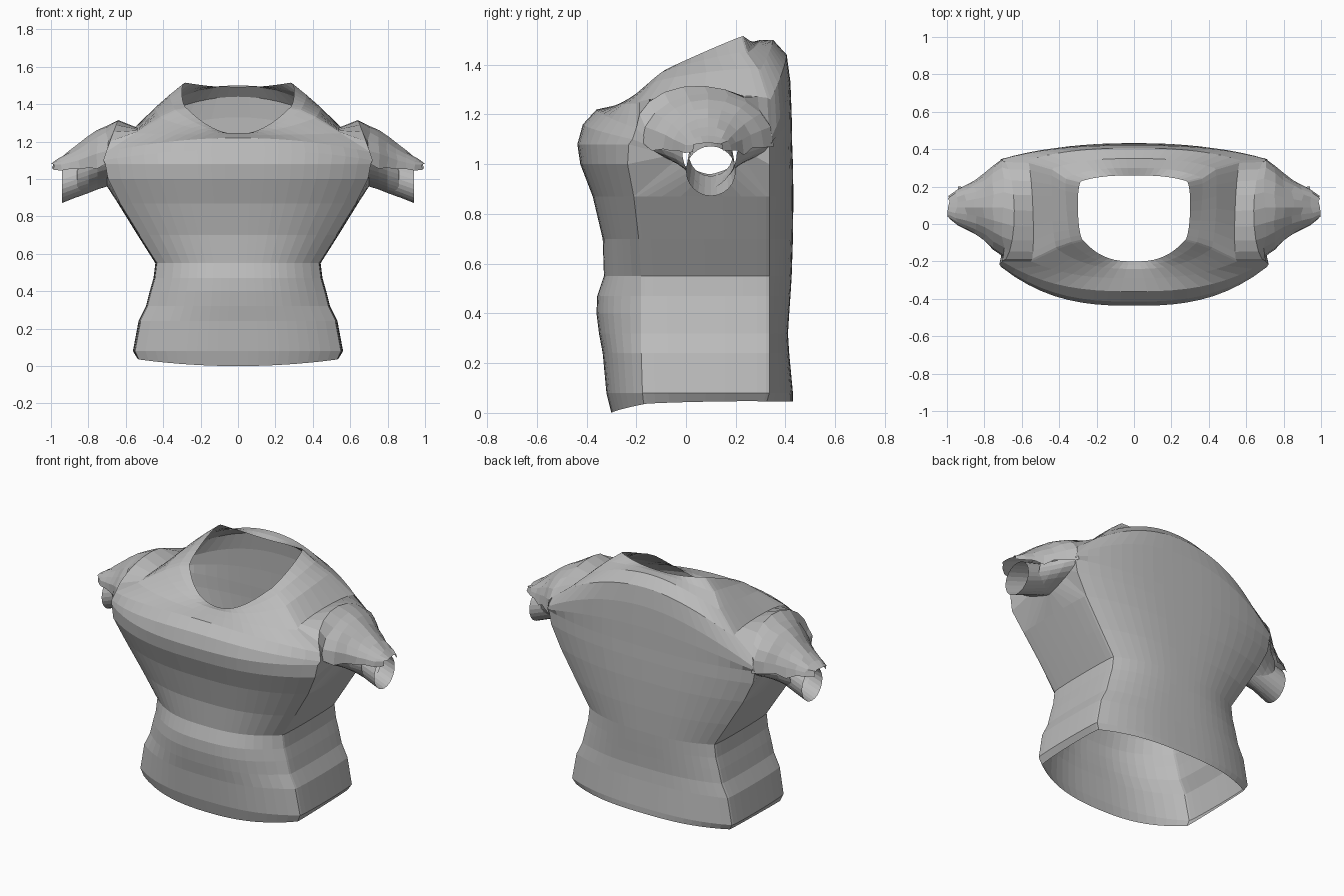
import bpy
import bmesh
import random
from math import sin, cos, pi

random.seed(4)
FRONT, SIDE, BACK = 10, 10, 10

if "Cube" in bpy.data.objects:
    bpy.data.objects.remove(bpy.data.objects["Cube"])

cloth = bpy.data.materials.new("grey_cloth")
cloth.use_nodes = True
GREY = (0.5, 0.5, 0.5, 1)
cloth.diffuse_color = GREY
cloth.node_tree.nodes["Principled BSDF"].inputs["Base Color"].default_value = GREY


def mix(a, b, t):
    return a + (b - a) * t


def loft(name, rings, closed=False, skip=lambda row, column: False):
    """Skin a list of equally long point rows and mirror the sheet across x."""
    bm = bmesh.new()
    grid = [[bm.verts.new(p) for p in ring] for ring in rings]
    count = len(rings[0])
    for row in range(len(grid) - 1):
        low, high = grid[row], grid[row + 1]
        for col in range(count if closed else count - 1):
            if not skip(row, col):
                nxt = (col + 1) % count
                bm.faces.new((low[col], low[nxt], high[nxt], high[col]))
    bmesh.ops.delete(bm, geom=[v for v in bm.verts if not v.link_faces], context="VERTS")
    bmesh.ops.recalc_face_normals(bm, faces=bm.faces)
    mesh = bpy.data.meshes.new(name)
    bm.to_mesh(mesh)
    bm.free()
    mesh.materials.append(cloth)
    obj = bpy.data.objects.new(name, mesh)
    bpy.context.collection.objects.link(obj)
    mirror = obj.modifiers.new("mirror", "MIRROR")
    mirror.use_clip = True
    return obj


def half_ring(front, front_corner, side, back_corner, back):
    """Half outline: bowed front, side panel, bowed back."""
    points = []

    def bow(mid, corner, u):
        return (corner[0] * u, mix(mid[0], corner[1], u ** 2.7), mix(mid[1], corner[2], u * u))

    for i in range(FRONT + 1):
        points.append(bow(front, front_corner, i / FRONT))
    for i in range(1, SIDE):
        t = i / SIDE
        s = (1 - cos(pi * t)) / 2
        a, b = front_corner, back_corner
        # Bulge of the side above the straight line between the corners
        rise = sin(pi * t)
        points.append((mix(a[0], b[0], s) + rise * (side[0] - (a[0] + b[0]) / 2),
                       mix(a[1], b[1], s),
                       mix(a[2], b[2], s) + rise * (side[1] - (a[2] + b[2]) / 2)))
    for i in range(BACK, -1, -1):
        points.append(bow(back, back_corner, i / BACK))
    return points


def level(z, width, front, corner, back):
    """A nearly horizontal outline of the torso."""
    return half_ring((front, z), (width, corner, z), (width + 0.012, z),
                     (width, 0.335, z), (back, z))


# Torso, from the hem to the chest
rings = [
    half_ring((-0.30, 0), (0.53, -0.17, 0.035), (0.54, 0.045), (0.53, 0.325, 0.045), (0.43, 0.045)),
    level(0.08, 0.55, -0.32, -0.175, 0.43),
    level(0.24, 0.52, -0.335, -0.18, 0.415),
    level(0.32, 0.48, -0.35, -0.18, 0.41),
    level(0.40, 0.46, -0.36, -0.18, 0.415),
    level(0.47, 0.44, -0.357, -0.18, 0.42),
    level(0.55, 0.43, -0.33, -0.18, 0.425),
    level(0.70, 0.525, -0.335, -0.19, 0.43),
    level(0.87, 0.63, -0.375, -0.21, 0.432),
]
ARMPIT = len(rings) - 1
rings += [
    level(1.00, 0.695, -0.425, -0.235, 0.43),
    level(1.08, 0.71, -0.437, -0.23, 0.427),
]

# Folded yoke, armhole arch, shoulders and neckline
rings += [
    half_ring((-0.415, 1.16), (0.72, -0.215, 1.10), (0.70, 1.2), (0.715, 0.345, 1.09), (0.425, 1.2)),
    half_ring((-0.36, 1.22), (0.705, -0.20, 1.145), (0.64, 1.315), (0.71, 0.345, 1.11), (0.42, 1.33)),
]
ARCH = len(rings) - 1
rings += [
    half_ring((-0.29, 1.235), (0.55, -0.2, 1.245), (0.54, 1.275), (0.57, 0.34, 1.26), (0.405, 1.44)),
    half_ring((-0.24, 1.245), (0.41, -0.135, 1.325), (0.44, 1.37), (0.43, 0.30, 1.38), (0.35, 1.50)),
    half_ring((-0.22, 1.242), (0.33, -0.105, 1.365), (0.36, 1.42), (0.36, 0.25, 1.45), (0.30, 1.50)),
    half_ring((-0.20, 1.24), (0.27, -0.09, 1.375), (0.30, 1.45), (0.28, 0.23, 1.515), (0.26, 1.49)),
]


def armhole(row, col):
    return ARMPIT <= row < ARCH and FRONT <= col < FRONT + SIDE


loft("torso", rings, skip=armhole)

# Flared sleeve cap with a ragged lower edge
arch = rings[ARCH][FRONT:FRONT + SIDE + 1]
cap = [arch]
for x, half_width, base, top in ((0.70, 0.265, 1.09, 1.285), (0.75, 0.225, 1.08, 1.26),
                                 (0.80, 0.18, 1.07, 1.225), (0.85, 0.145, 1.06, 1.187),
                                 (0.90, 0.118, 1.06, 1.15), (0.95, 0.095, 1.06, 1.115),
                                 (0.99, 0.06, 1.075, 1.085)):
    ring = []
    for i in range(SIDE + 1):
        a = pi * i / SIDE
        edge = i in (0, SIDE)
        ring.append((x + random.uniform(-0.008, 0.008),
                     0.088 - half_width * cos(a),
                     mix(base, top, sin(a)) - edge * random.uniform(0, 0.03)))
    cap.append(ring)
loft("sleeve_cap", cap)

# Drooping open cuff tube, reaching back inside the cap
SIDES = 24
CUFF_START, CUFF_END = 0.74, 0.94


def cuff_point(x, angle):
    t = (x - CUFF_START) / (CUFF_END - CUFF_START)
    radius = mix(0.088, 0.1, t)
    return (x, 0.1 + radius * cos(angle), mix(1.04, 0.972, t) + radius * sin(angle))


loft("cuff", [[cuff_point(x, 2 * pi * i / SIDES) for i in range(SIDES)]
              for x in (CUFF_START, CUFF_END)], closed=True)

# Underarm: upright gusset below the armhole, then a funnel into the cuff
first, last = FRONT, FRONT + SIDE
rim = [rings[r][first] for r in range(ARCH, ARMPIT, -1)]
rim += rings[ARMPIT][first:last + 1]
rim += [rings[r][last] for r in range(ARMPIT + 1, ARCH + 1)]
angles = [pi * i / (len(rim) - 1) for i in range(len(rim))]


def funnel(x, half_width, top, bottom):
    """Lower half of the sleeve, pinched at the middle and flared at the sides."""
    return [(x, 0.095 - cos(a) * mix(0.09, half_width, cos(a) ** 2),
             mix(top, bottom, sin(a))) for a in angles]


loft("underarm", [rim,
                  funnel(0.70, 0.255, 1.10, 0.96),
                  funnel(0.75, 0.20, 1.085, 0.945),
                  funnel(0.80, 0.15, 1.07, 0.925),
                  funnel(0.86, 0.11, 1.05, 0.903)])
